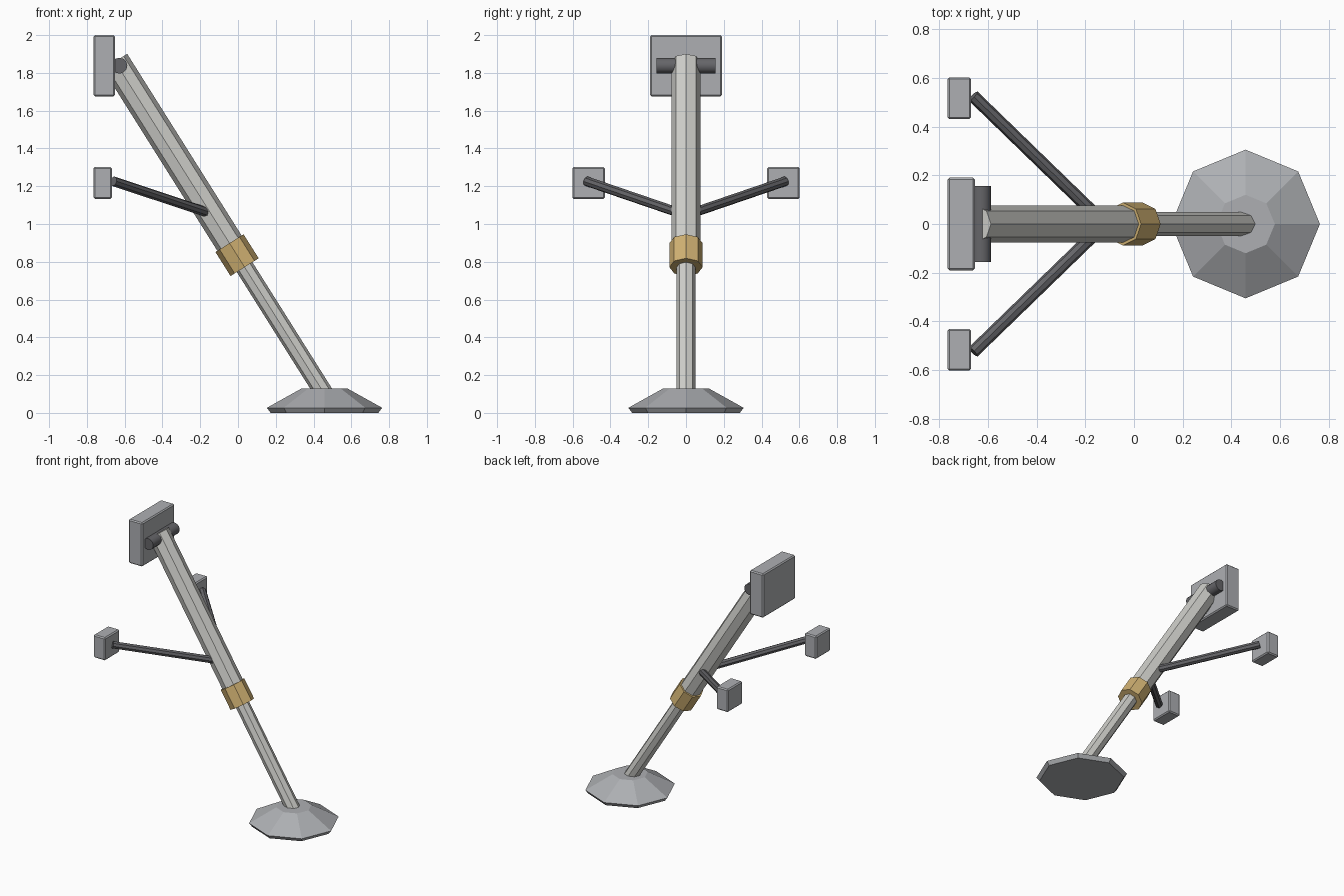
import bpy
import bmesh
from math import radians
from mathutils import Vector

cube = bpy.data.objects.get("Cube")
if cube:
    bpy.data.objects.remove(cube, do_unlink=True)


def material(name, rgb, metallic=0.0):
    mat = bpy.data.materials.new(name)
    mat.use_nodes = True
    mat.diffuse_color = (*rgb, 1)
    bsdf = mat.node_tree.nodes["Principled BSDF"]
    bsdf.inputs["Base Color"].default_value = (*rgb, 1)
    bsdf.inputs["Roughness"].default_value = 0.6
    return mat


pale_metal = material("pale metal", (0.62, 0.62, 0.59))
plate_grey = material("plate grey", (0.42, 0.43, 0.45))
dark_steel = material("dark steel", (0.13, 0.13, 0.14))
brass = material("brass", (0.63, 0.44, 0.17))


def add_object(name, bm, mat):
    mesh = bpy.data.meshes.new(name)
    bm.to_mesh(mesh)
    bm.free()
    mesh.materials.append(mat)
    obj = bpy.data.objects.new(name, mesh)
    bpy.context.collection.objects.link(obj)
    return obj


def rod(name, start, end, radius, mat, sides=8):
    """Straight prism between two points."""
    start, end = Vector(start), Vector(end)
    axis = end - start
    bm = bmesh.new()
    bmesh.ops.create_cone(bm, cap_ends=True, segments=sides,
                          radius1=radius, radius2=radius, depth=axis.length)
    obj = add_object(name, bm, mat)
    obj.rotation_mode = 'QUATERNION'
    obj.rotation_quaternion = axis.to_track_quat('Z', 'Y')
    obj.location = (start + end) / 2
    return obj


def plate(name, low, high, mat):
    """Box between two corners with a narrow bevel."""
    low, high = Vector(low), Vector(high)
    bm = bmesh.new()
    bmesh.ops.create_cube(bm, size=1)
    bmesh.ops.scale(bm, vec=high - low, verts=bm.verts)
    obj = add_object(name, bm, mat)
    obj.location = (low + high) / 2
    bevel = obj.modifiers.new("edge_bevel", 'BEVEL')
    bevel.width = 0.008
    bevel.segments = 1
    return obj


# Leaning strut: points are measured along one axis from the collar
collar_centre = Vector((-0.005, 0, 0.835))
lean = Vector((-0.533, 0, 0.846)).normalized()


def along(distance):
    return collar_centre + lean * distance


rod("lower_tube", along(-0.92), along(0.05), 0.049, pale_metal)
rod("upper_tube", along(0), along(1.212), 0.076, pale_metal)
rod("collar", along(-0.075), along(0.075), 0.088, brass)

# Foot: tapered octagonal disc made from stacked rings
bm = bmesh.new()
rings = []
for radius, z in ((0.285, 0), (0.305, 0.027), (0.12, 0.13)):
    ring = bmesh.ops.create_circle(bm, segments=8, radius=radius)["verts"]
    for v in ring:
        v.co.z = z
    rings.append(ring)
for lower, upper in zip(rings, rings[1:]):
    for i in range(8):
        j = (i + 1) % 8
        bm.faces.new((lower[i], lower[j], upper[j], upper[i]))
bm.faces.new(rings[0])
bm.faces.new(rings[-1])
bmesh.ops.recalc_face_normals(bm, faces=bm.faces)
foot = add_object("foot", bm, plate_grey)
foot.location.x = 0.458

# Top mount with its hinge pin
plate("top_mount_plate", (-0.765, -0.19, 1.675), (-0.652, 0.19, 2.0), plate_grey)
pin = rod("hinge_pin", (-0.628, -0.155, 1.838), (-0.628, 0.155, 1.838),
          0.042, dark_steel, sides=12)
bpy.ops.object.select_all(action='DESELECT')
pin.select_set(True)
bpy.context.view_layer.objects.active = pin
bpy.ops.object.shade_smooth_by_angle(angle=radians(40))

# Side braces and their pads, mirrored across the strut
for side, s in (("left", 1), ("right", -1)):
    y0, y1 = sorted((s * 0.43, s * 0.602))
    plate(f"{side}_pad", (-0.765, y0, 1.133), (-0.668, y1, 1.302), plate_grey)
    rod(f"{side}_brace", (-0.165, s * 0.045, 1.062),
        (-0.66, s * 0.525, 1.226), 0.026, dark_steel)
